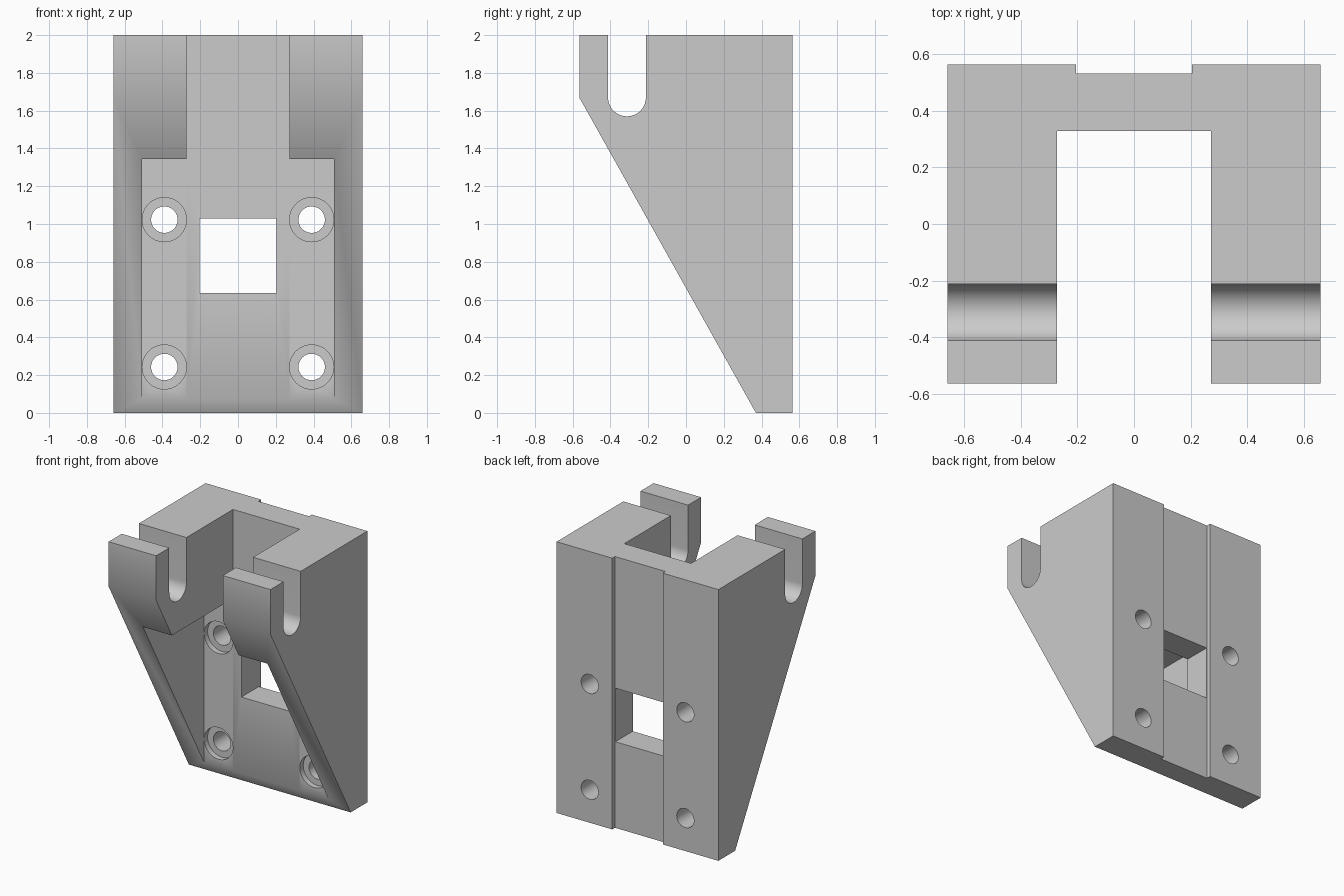
import bpy, bmesh
from math import radians, pi, sin, cos
from mathutils import Matrix

if "Cube" in bpy.data.objects:
    bpy.data.objects.remove(bpy.data.objects["Cube"])

grey = bpy.data.materials.new("plain grey")
grey.use_nodes = True
tint = (0.6, 0.6, 0.6, 1)
grey.diffuse_color = tint
grey.node_tree.nodes["Principled BSDF"].inputs["Base Color"].default_value = tint


def add_object(name, bm):
    bmesh.ops.recalc_face_normals(bm, faces=bm.faces)
    mesh = bpy.data.meshes.new(name)
    bm.to_mesh(mesh)
    bm.free()
    mesh.materials.append(grey)
    obj = bpy.data.objects.new(name, mesh)
    bpy.context.collection.objects.link(obj)
    return obj


def side_prism(name, profile, half_width):
    """Extrude a (y, z) outline across x."""
    bm = bmesh.new()
    face = bm.faces.new([bm.verts.new((-half_width, y, z)) for y, z in profile])
    moved = bmesh.ops.extrude_face_region(bm, geom=[face])["geom"]
    verts = [v for v in moved if isinstance(v, bmesh.types.BMVert)]
    bmesh.ops.translate(bm, verts=verts, vec=(2 * half_width, 0, 0))
    return add_object(name, bm)


def box(name, half_width, y0, y1, z0, z1):
    return side_prism(name, [(y0, z0), (y1, z0), (y1, z1), (y0, z1)], half_width)


def bore(name, x, z, radius, y0, y1):
    """Cylinder running along y."""
    bm = bmesh.new()
    place = Matrix.Translation((x, (y0 + y1) / 2, z)) @ Matrix.Rotation(pi / 2, 4, "X")
    bmesh.ops.create_cone(bm, cap_ends=True, segments=64, radius1=radius,
                          radius2=radius, depth=y1 - y0, matrix=place)
    return add_object(name, bm)


# Bracket body: sloped side outline, full width
bracket = side_prism("bracket", [(0.565, 0), (0.37, 0), (-0.565, 1.67),
                                 (-0.565, 2), (0.565, 2)], 0.66)

# Rod slot: round bottom, open top
arc = [(-0.3125 - 0.1 * cos(pi * i / 32), 1.67 - 0.1 * sin(pi * i / 32)) for i in range(33)]
wall = 0.33
cutters = [
    side_prism("rod_slot_cutter", arc + [(-0.2125, 2.2), (-0.4125, 2.2)], 1),
    box("upper_channel_cutter", 0.272, -1, wall, -0.5, 2.5),
    box("lower_pocket_cutter", 0.508, -1, wall, -0.5, 1.343),
    box("back_groove_cutter", 0.206, 0.533, 1, -0.5, 2.5),
    box("window_cutter", 0.203, 0, 1, 0.635, 1.03),
]

# Screw holes with shallow counterbores
for x in (-0.39, 0.39):
    for z in (0.243, 1.023):
        cutters.append(bore("screw_hole_cutter", x, z, 0.07, 0, 1))
        cutters.append(bore("counterbore_cutter", x, z, 0.117, 0.2, wall + 0.04))

for cutter in cutters:
    mod = bracket.modifiers.new(cutter.name, "BOOLEAN")
    mod.operation = "DIFFERENCE"
    mod.solver = "EXACT"
    mod.object = cutter

# Apply the cuts, then drop the cutters
bpy.context.view_layer.update()
cut_mesh = bpy.data.meshes.new_from_object(
    bracket.evaluated_get(bpy.context.evaluated_depsgraph_get()))
bracket.modifiers.clear()
bracket.data = cut_mesh
cut_mesh.materials.clear()
cut_mesh.materials.append(grey)
for poly in cut_mesh.polygons:
    poly.material_index = 0
for cutter in cutters:
    bpy.data.objects.remove(cutter)

bpy.ops.object.select_all(action="DESELECT")
bracket.select_set(True)
bpy.context.view_layer.objects.active = bracket
bpy.ops.object.shade_smooth_by_angle(angle=radians(30))
